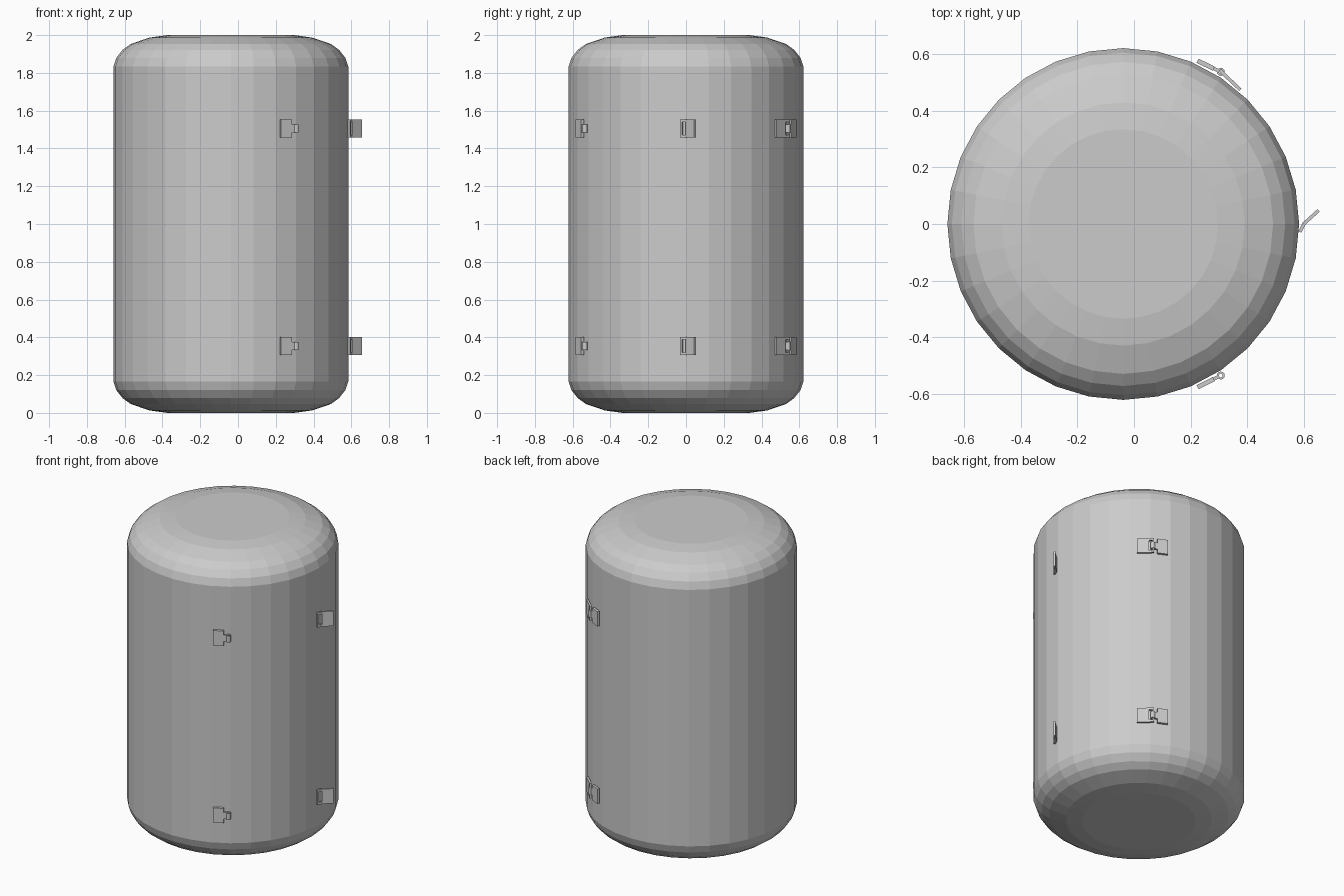
import bpy, bmesh, math
from mathutils import Vector

if "Cube" in bpy.data.objects:
    bpy.data.objects.remove(bpy.data.objects["Cube"])

grey = bpy.data.materials.new("light grey")
grey.diffuse_color = (0.6, 0.6, 0.6, 1)
grey.use_nodes = True
grey.node_tree.nodes["Principled BSDF"].inputs["Base Color"].default_value = grey.diffuse_color


def finish(bm, name):
    bmesh.ops.recalc_face_normals(bm, faces=bm.faces)
    me = bpy.data.meshes.new(name)
    bm.to_mesh(me)
    bm.free()
    me.materials.append(grey)
    ob = bpy.data.objects.new(name, me)
    bpy.context.collection.objects.link(ob)
    return ob


def lathe(bm, profile, sides, cx=0, cy=0, ring=False):
    """Revolve (radius, z) points; ring=True closes the profile, else ends are capped."""
    loops = []
    for r, z in profile:
        loops.append([bm.verts.new((cx + r * math.cos(2 * math.pi * i / sides),
                                    cy + r * math.sin(2 * math.pi * i / sides), z))
                      for i in range(sides)])
    pairs = list(zip(loops, loops[1:]))
    if ring:
        pairs.append((loops[-1], loops[0]))
    else:
        bm.faces.new(loops[0])
        bm.faces.new(loops[-1])
    for a, b in pairs:
        for i in range(sides):
            j = (i + 1) % sides
            bm.faces.new((a[i], a[j], b[j], b[i]))


def slab(bm, p, q, z0, z1, t=0.012):
    """Upright plate running from p to q in plan."""
    p, q = Vector(p), Vector(q)
    d = (q - p).normalized()
    n = Vector((-d.y, d.x)) * t / 2
    plan = (p - n, q - n, q + n, p + n)
    lo, hi = [[bm.verts.new((v.x, v.y, z)) for v in plan] for z in (z0, z1)]
    bm.faces.new(lo)
    bm.faces.new(hi)
    for i in range(4):
        j = (i + 1) % 4
        bm.faces.new((lo[i], lo[j], hi[j], hi[i]))


def tongue_leaf(name, pivot, end, z):
    """Plate with a narrow tongue that ends in a rolled knuckle."""
    bm = bmesh.new()
    p, e = Vector(pivot), Vector(end)
    slab(bm, p.lerp(e, 0.3), e, z - 0.048, z + 0.048, 0.016)
    slab(bm, p.lerp(e, 0.12), p.lerp(e, 0.32), z - 0.021, z + 0.021)
    lathe(bm, [(0.007, z - 0.021), (0.014, z - 0.021), (0.014, z + 0.021), (0.007, z + 0.021)],
          12, p.x, p.y, ring=True)
    finish(bm, name)


def slotted_leaf(name, pivot, bend, end, z):
    """Plate with a slot beside the pin bar."""
    bm = bmesh.new()
    p, b = Vector(pivot), Vector(bend)
    slab(bm, b, end, z - 0.048, z + 0.048)
    for s in (-1, 1):
        slab(bm, p, b, z + s * 0.048, z + s * 0.034)
    slab(bm, p, p.lerp(b, 0.32), z - 0.034, z + 0.034)
    finish(bm, name)


# rounded drum body, same shoulder on both ends
shoulder = [(0.335, 0.0), (0.43, 0.013), (0.53, 0.047), (0.573, 0.078), (0.606, 0.12), (0.622, 0.167)]
bm = bmesh.new()
lathe(bm, shoulder + [(r, 2 - z) for r, z in reversed(shoulder)], 32, -0.038, 0)
finish(bm, "drum_body")

# hinges in an upper and a lower row
for row, z in (("lower", 0.354), ("upper", 1.506)):
    tongue_leaf("front_tongue_leaf_" + row, (0.307, -0.536), (0.225, -0.577), z)
    tongue_leaf("back_tongue_leaf_" + row, (0.307, 0.538), (0.225, 0.577), z)
    slotted_leaf("back_slotted_leaf_" + row, (0.303, 0.545), (0.325, 0.523), (0.376, 0.475), z)
    slotted_leaf("right_slotted_leaf_" + row, (0.587, -0.028), (0.602, 0.002), (0.653, 0.048), z)
